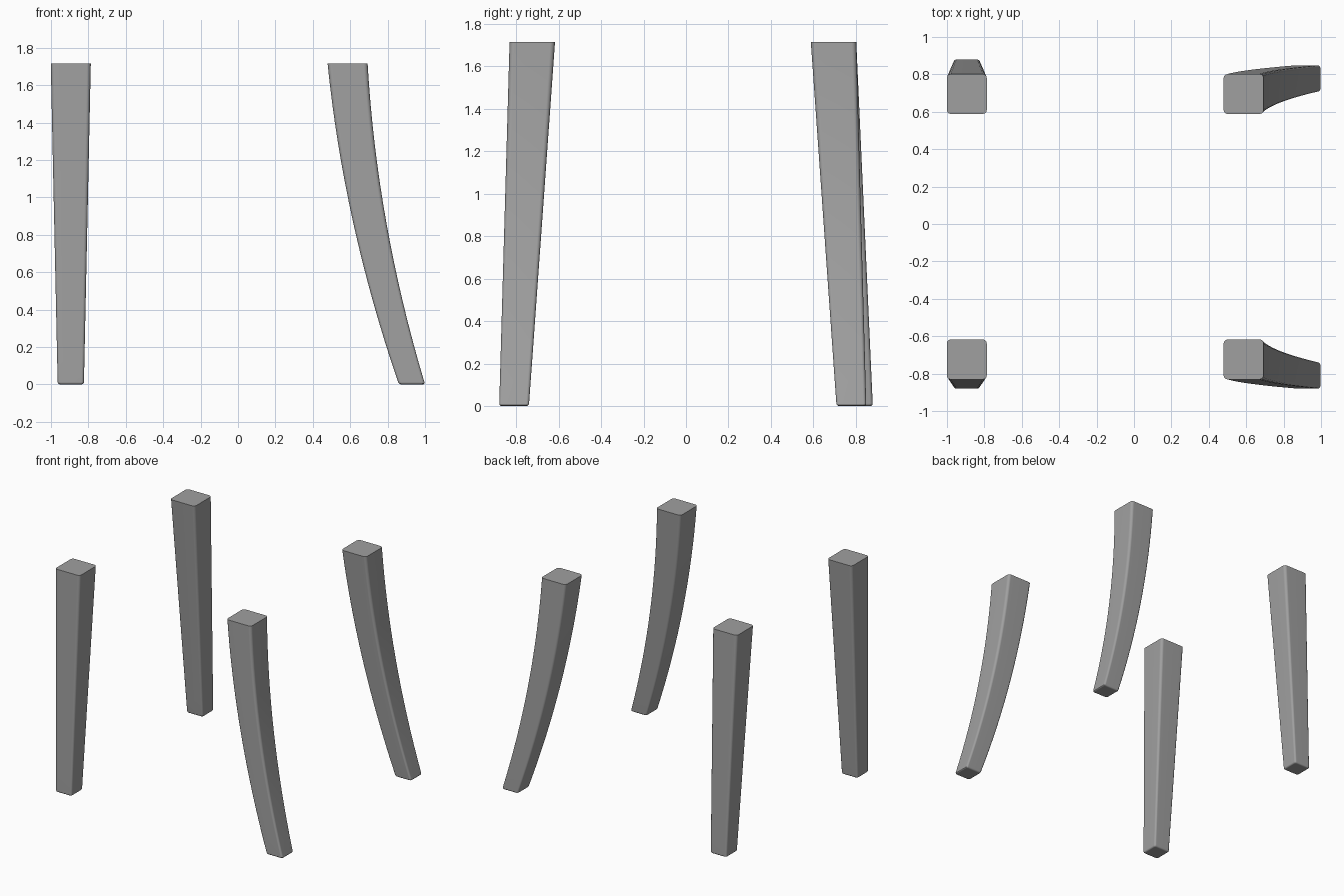
import bpy, bmesh, math

if "Cube" in bpy.data.objects:
    bpy.data.objects.remove(bpy.data.objects["Cube"])

HEIGHT = 1.715
TOP_HALF, FOOT_HALF = 0.107, 0.07

dark = bpy.data.materials.new("dark_grey")
dark.diffuse_color = (0.35, 0.35, 0.35, 1)
dark.use_nodes = True
dark.node_tree.nodes["Principled BSDF"].inputs["Base Color"].default_value = dark.diffuse_color


def rounded_square(cx, cy, half, radius, steps=3):
    pts = []
    for k, (sx, sy) in enumerate([(1, 1), (-1, 1), (-1, -1), (1, -1)]):
        for i in range(steps + 1):
            a = math.pi / 2 * (k + i / steps)
            pts.append((cx + sx * (half - radius) + radius * math.cos(a),
                        cy + sy * (half - radius) + radius * math.sin(a)))
    return pts


def make_leg(name, foot, top, bend=0.0, rings=16):
    """Loft a tapering rounded square from foot to top; bend bows it in -x."""
    bm = bmesh.new()

    def ring(z, inset):
        t = z / HEIGHT
        cx = foot[0] + (top[0] - foot[0]) * t - 4 * bend * t * (1 - t)
        cy = foot[1] + (top[1] - foot[1]) * t
        half = FOOT_HALF + (TOP_HALF - FOOT_HALF) * t - inset
        radius = 0.014 + 0.008 * t
        return [bm.verts.new((x, y, z)) for x, y in rounded_square(cx, cy, half, radius)]

    # softened foot edge, then the shaft
    r = 0.012
    levels = [(r * (1 - math.cos(a)), r * (1 - math.sin(a)))
              for a in (0, math.pi / 6, math.pi / 3)]
    levels += [(r + (HEIGHT - r) * i / rings, 0) for i in range(rings + 1)]
    loops = [ring(z, inset) for z, inset in levels]
    n = len(loops[0])
    for a, b in zip(loops, loops[1:]):
        for i in range(n):
            j = (i + 1) % n
            bm.faces.new((a[i], a[j], b[j], b[i]))
    bm.faces.new(loops[0][::-1])
    bm.faces.new(loops[-1])
    bmesh.ops.recalc_face_normals(bm, faces=bm.faces)

    mesh = bpy.data.meshes.new(name)
    bm.to_mesh(mesh)
    bm.free()
    mesh.materials.append(dark)
    obj = bpy.data.objects.new(name, mesh)
    bpy.context.collection.objects.link(obj)
    bpy.ops.object.select_all(action='DESELECT')
    obj.select_set(True)
    bpy.context.view_layer.objects.active = obj
    bpy.ops.object.shade_smooth_by_angle(angle=math.radians(35))
    # keep the broad sides flat, shade only the rounded corners
    weighted = obj.modifiers.new("flat_sides", 'WEIGHTED_NORMAL')
    weighted.keep_sharp = True
    return obj


# straight tapered legs
make_leg("straight_leg_front", (-0.894, -0.81), (-0.894, -0.724))
make_leg("straight_leg_back", (-0.894, 0.81), (-0.894, 0.695))

# bowed, splayed legs
make_leg("curved_leg_front", (0.93, -0.81), (0.586, -0.724), bend=0.052)
make_leg("curved_leg_back", (0.93, 0.779), (0.586, 0.695), bend=0.052)
